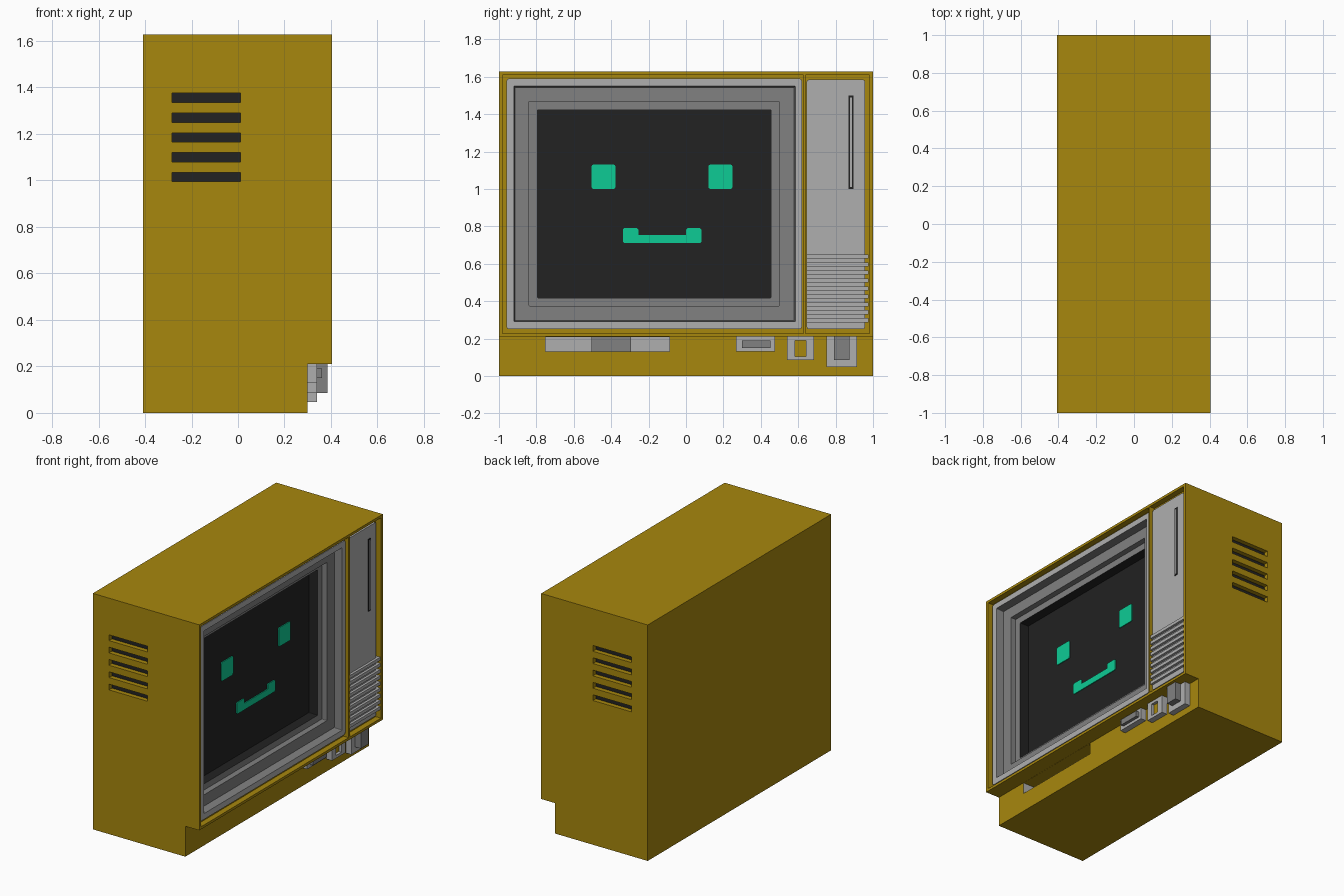
import bpy, bmesh, math

if "Cube" in bpy.data.objects:
    bpy.data.objects.remove(bpy.data.objects["Cube"])


def mat(name, r, g, b):
    m = bpy.data.materials.new(name)
    m.diffuse_color = (r, g, b, 1)
    m.use_nodes = True
    m.node_tree.nodes["Principled BSDF"].inputs["Base Color"].default_value = m.diffuse_color
    return m


GOLD = mat("mustard", 0.39, 0.243, 0.004)
LIGHT = mat("light_grey", 0.43, 0.43, 0.43)
MID = mat("mid_grey", 0.22, 0.22, 0.22)
DARK = mat("near_black", 0.016, 0.016, 0.016)
GREEN = mat("mint_green", 0.004, 0.6, 0.3)


def finish(name, bm, *mats):
    bmesh.ops.recalc_face_normals(bm, faces=bm.faces)
    me = bpy.data.meshes.new(name)
    bm.to_mesh(me)
    bm.free()
    for m in mats:
        me.materials.append(m)
    ob = bpy.data.objects.new(name, me)
    bpy.context.collection.objects.link(ob)
    return ob


def rect(y0, z0, y1, z1, r):
    """Rounded rectangle in the y-z plane, three points per corner."""
    pts = []
    for cy, cz, a in ((y1 - r, z1 - r, 0), (y0 + r, z1 - r, 90),
                      (y0 + r, z0 + r, 180), (y1 - r, z0 + r, 270)):
        for k in (0, 45, 90):
            t = math.radians(a + k)
            pts.append((cy + r * math.cos(t), cz + r * math.sin(t)))
    return pts


def prism(name, pts, x0, x1, m):
    """Extrude a y-z outline along x."""
    bm = bmesh.new()
    a = [bm.verts.new((x0, y, z)) for y, z in pts]
    b = [bm.verts.new((x1, y, z)) for y, z in pts]
    bm.faces.new(a)
    bm.faces.new(b)
    n = len(pts)
    for i in range(n):
        bm.faces.new((a[i], a[(i + 1) % n], b[(i + 1) % n], b[i]))
    return finish(name, bm, m)


def box(name, x0, x1, y0, y1, z0, z1, m):
    return prism(name, [(y0, z0), (y1, z0), (y1, z1), (y0, z1)], x0, x1, m)


def frame(name, x0, x1, y0, y1, z0, z1, iy0, iy1, iz0, iz1, m):
    """Flat rectangular frame with an open middle."""
    bm = bmesh.new()
    o = [(y0, z0), (y1, z0), (y1, z1), (y0, z1)]
    i = [(iy0, iz0), (iy1, iz0), (iy1, iz1), (iy0, iz1)]
    loops = [[bm.verts.new((x, y, z)) for y, z in p]
             for x, p in ((x0, o), (x1, o), (x1, i), (x0, i))]
    for k in range(4):
        a, b = loops[k], loops[(k + 1) % 4]
        for j in range(4):
            bm.faces.new((a[j], a[(j + 1) % 4], b[(j + 1) % 4], b[j]))
    return finish(name, bm, m)


# Cabinet: stepped profile extruded across the width
bm = bmesh.new()
prof = [(-.408, 0), (.298, 0), (.298, .21), (.405, .21), (.405, 1.628), (-.408, 1.628)]
f = bm.faces.new([bm.verts.new((x, -1, z)) for x, z in prof])
ext = bmesh.ops.extrude_face_region(bm, geom=[f])
bmesh.ops.translate(bm, vec=(0, 2, 0),
                    verts=[v for v in ext["geom"] if isinstance(v, bmesh.types.BMVert)])
cabinet = finish("cabinet", bm, GOLD)

# Cutters: front pockets, screen well, lower recess and side vents
VENT_Z = [1.355 - .085 * i for i in range(5)]
cutters = [box("cut_screen_pocket", .365, .5, -.98, .627, .228, 1.61, GOLD),
           box("cut_control_pocket", .365, .5, .64, .98, .228, 1.61, GOLD),
           box("cut_screen_well", .2, .45, -.93, .595, .28, 1.56, GOLD),
           box("cut_lower_recess", .17, .35, -.755, -.085, .13, .209, GOLD)]
for s in (-1, 1):
    for z in VENT_Z:
        ya, yb = sorted((s * .965, s * 1.05))
        cutters.append(box("cut_vent", -.284, .01, ya, yb, z - .02, z + .02, GOLD))
        ya, yb = sorted((s * .963, s * .968))
        box("vent_floor", -.284, .01, ya, yb, z - .02, z + .02, DARK)
for c in cutters:
    c.hide_render = True
    md = cabinet.modifiers.new("cut", "BOOLEAN")
    md.operation, md.solver, md.object = "DIFFERENCE", "EXACT", c
dg = bpy.context.evaluated_depsgraph_get()
cut_mesh = bpy.data.meshes.new_from_object(cabinet.evaluated_get(dg))
cabinet.modifiers.clear()
cabinet.data = cut_mesh
for c in cutters:
    bpy.data.objects.remove(c)

# Screen bezel: nested loops stepping inwards down to the glass
steps = [((-.96, .25, .62, 1.59, .014), .364, 0), ((-.96, .25, .62, 1.59, .014), .385, 0),
         ((-.92, .29, .585, 1.55, .004), .385, 1), ((-.914, .297, .578, 1.543, .004), .33, 1),
         ((-.84, .375, .5, 1.467, .004), .33, 1), ((-.84, .375, .5, 1.467, .004), .29, 1),
         ((-.795, .418, .455, 1.422, .004), .29, 2), ((-.795, .418, .455, 1.422, .004), .222, 2)]
bm = bmesh.new()
loops = [[bm.verts.new((x, y, z)) for y, z in rect(*r)] for r, x, _ in steps]
for k in range(len(loops) - 1):
    a, b = loops[k], loops[k + 1]
    for j in range(12):
        fc = bm.faces.new((a[j], a[(j + 1) % 12], b[(j + 1) % 12], b[j]))
        fc.material_index = steps[k][2]
glass = bm.faces.new(loops[-1])
glass.material_index = 2
bezel = finish("screen_bezel", bm, LIGHT, MID, DARK)
# the open shell must face the viewer
if bezel.data.polygons[-1].normal.x < 0:
    bezel.data.flip_normals()

# Face on the screen: two eyes and a mouth
for y in (-.505, .12):
    prism("eye", rect(y, 1.0, y + .128, 1.13, .01), .22, .228, GREEN)
mouth = [(-.33, .71), (.075, .71), (.083, .718), (.083, .782), (.075, .79), (.008, .79),
         (0, .782), (0, .755), (-.255, .755), (-.255, .782), (-.263, .79), (-.33, .79),
         (-.338, .782), (-.338, .718)]
prism("mouth", mouth, .22, .228, GREEN)

# Control panel with tuning slot and speaker ribs
prism("control_panel", rect(.645, .25, .957, 1.585, .012), .36, .385, LIGHT)
box("tuning_slot", .38, .388, .87, .895, 1.0, 1.5, DARK)
box("tuning_bar", .385, .39, .877, .888, 1.01, 1.49, LIGHT)
for i in range(9):
    z = .298 + i * .0425
    box("speaker_rib", .365, .402, .643, .977, z - .011, z + .011, LIGHT)

# Lower recess lining: light back and ends, grey centre
box("recess_back", .168, .176, -.755, -.085, .13, .209, LIGHT)
box("recess_floor", .172, .297, -.755, -.085, .128, .132, LIGHT)
for y in (-.755, -.088):
    box("recess_end", .172, .297, y, y + .003, .13, .209, LIGHT)
box("recess_centre", .17, .2, -.505, -.295, .13, .209, MID)

# Lower controls
box("latch_plate", .29, .34, .268, .475, .13, .21, LIGHT)
box("latch_button", .33, .362, .3, .453, .15, .19, MID)
frame("switch_frame", .29, .34, .54, .685, .085, .21, .582, .642, .105, .19, LIGHT)
box("switch_button", .29, .32, .582, .642, .105, .19, GOLD)
box("knob_plate", .29, .34, .75, .915, .047, .21, LIGHT)
box("knob", .33, .385, .79, .873, .085, .21, MID)
